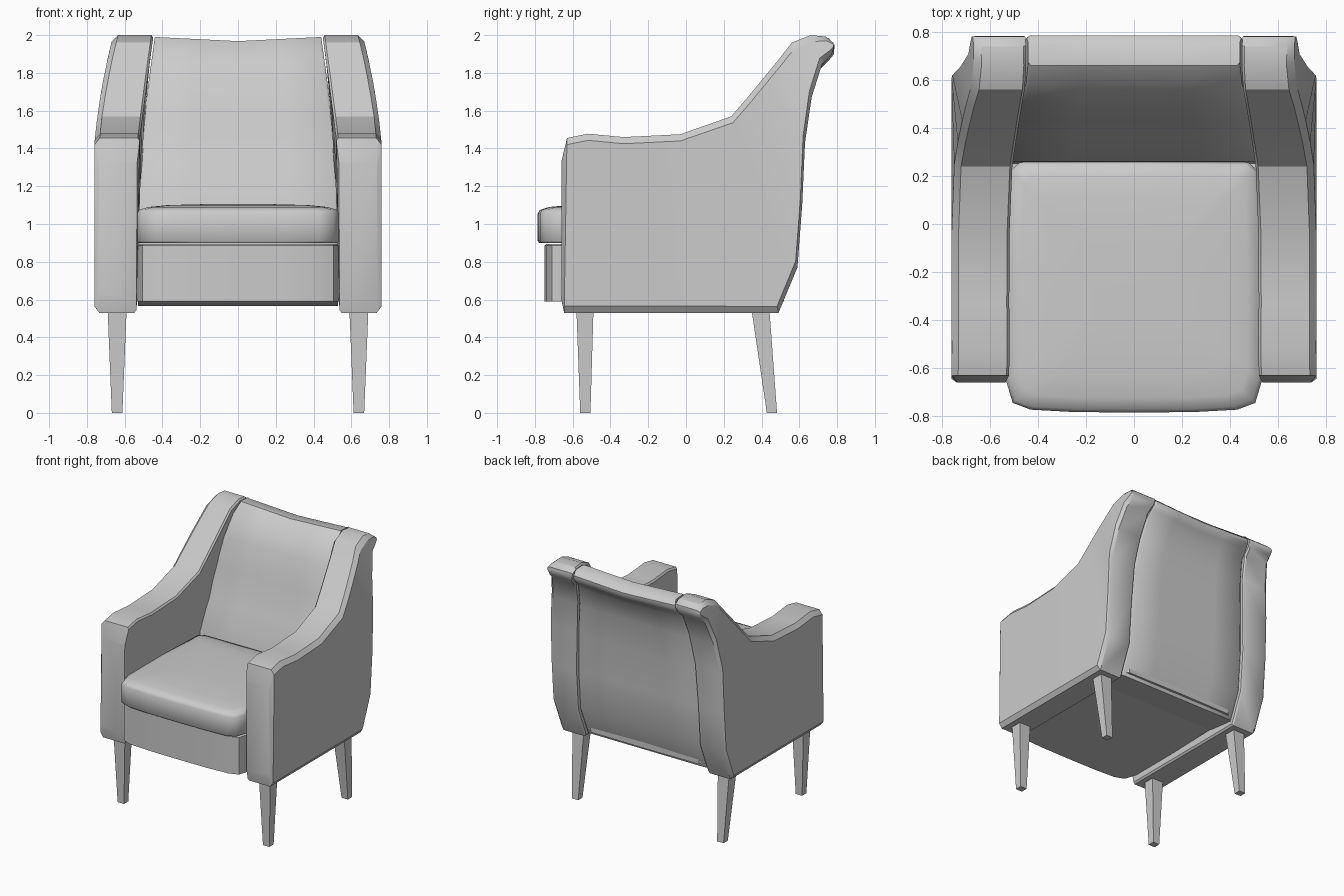
import bpy, bmesh, math
from mathutils import Vector

if "Cube" in bpy.data.objects:
    bpy.data.objects.remove(bpy.data.objects["Cube"])


def interp(table, t):
    """Piecewise linear lookup."""
    if t <= table[0][0]:
        return table[0][1]
    for (a, va), (b, vb) in zip(table, table[1:]):
        if t <= b:
            return va + (vb - va) * (t - a) / (b - a)
    return table[-1][1]


def loft(name, rings, mirror="", smooth=30):
    """Skin a list of equal-length closed rings and cap both ends."""
    bm = bmesh.new()
    vs = [[bm.verts.new(p) for p in r] for r in rings]
    n = len(vs[0])
    for a, b in zip(vs, vs[1:]):
        for i in range(n):
            j = (i + 1) % n
            bm.faces.new((a[i], a[j], b[j], b[i]))
    bm.faces.new(vs[0])
    bm.faces.new(vs[-1])
    bmesh.ops.recalc_face_normals(bm, faces=bm.faces)
    me = bpy.data.meshes.new(name)
    bm.to_mesh(me)
    bm.free()
    ob = bpy.data.objects.new(name, me)
    bpy.context.collection.objects.link(ob)
    if mirror:
        mod = ob.modifiers.new("mirror", 'MIRROR')
        mod.use_axis = ['X' in mirror, 'Y' in mirror, False]
        mod.use_mirror_merge = False
    if smooth:
        bpy.ops.object.select_all(action='DESELECT')
        bpy.context.view_layer.objects.active = ob
        ob.select_set(True)
        bpy.ops.object.shade_smooth_by_angle(angle=math.radians(smooth))
    return ob


outer_x = [(1.43, 0.76), (1.57, 0.745), (1.73, 0.72), (1.9, 0.685), (2.0, 0.66)]
inner_x = [(1.3, 0.537), (1.57, 0.505), (1.8, 0.475), (2.0, 0.447)]

# Arms: stations of (upper y, z, lower y, z) running front to back and up into the rolled top
arm = [(-.66, 1.33, -.66, .60), (-.63, 1.455, -.645, .53), (-.52, 1.478, -.5, .53),
       (-.33, 1.46, -.3, .53), (-.03, 1.475, 0, .53), (.24, 1.57, .49, .53),
       (.33, 1.675, .59, .77), (.42, 1.785, .615, 1.1), (.49, 1.87, .63, 1.43),
       (.56, 1.96, .665, 1.67), (.66, 2.0, .72, 1.845), (.74, 1.992, .77, 1.895),
       (.78, 1.96, .782, 1.93)]
rings = []
for k, (ty, tz, by, bz) in enumerate(arm):
    t, b = Vector((ty, tz)), Vector((by, bz))
    d = (b - t).normalized() * min(0.035, (b - t).length * 0.25)
    end = 0.022 if k == 0 else 0.0
    ring = []
    for p, dx, inner in ((t, 0.012, 1), (t, 0.025, 0), (t + d, end, 0),
                         (b - d, end, 0), (b, 0.025, 0), (b, 0.012, 1),
                         (b - d * 0.4, 0, 1), (t + d * 0.4, 0, 1)):
        x = interp(inner_x, p.y) + dx if inner else interp(outer_x, p.y) - dx
        ring.append((x, p.x, p.y))
    rings.append(ring)
loft("arms", rings, "X")

# Backrest: stations of (front y, z, rear y, z) from the bottom up
back = [(.25, .59, .49, .565), (.25, .85, .58, .78), (.26, 1.08, .605, 1.1),
        (.36, 1.3, .62, 1.4), (.43, 1.55, .655, 1.65), (.49, 1.77, .70, 1.82),
        (.57, 1.92, .755, 1.885), (.66, 1.99, .783, 1.92), (.745, 1.985, .785, 1.95)]
cols = [-1, -0.97, -0.5, 0, 0.5, 0.97, 1]
rings = []
for fy, fz, by, bz in back:
    dip = 0.022 * max(0, min(1, (fz - 1.6) / 0.35))
    ring = []
    for y, z, sgn, c in ((fy, fz, 1, cols), (by, bz, -1, cols[::-1])):
        w = interp(inner_x, z) - 0.008
        for u in c:
            edge = 0.012 * sgn if abs(u) == 1 else 0
            ring.append((u * w, y + edge, z - dip * (1 - abs(u))))
    rings.append(ring)
loft("backrest", rings, smooth=40)


def outline(z, inset, front, rear, w=0.535, crown=0.0):
    """Seat plan with softly bowed front and clipped front corners."""
    half = [(0, front), (.25, front + .002), (.43, front + .012), (.505, front + .04),
            (w, front + .14), (w, -.2), (w - .02, rear - .04), (w - .06, rear - .005), (0, rear)]
    pts = half + [(-x, y) for x, y in half[-2:0:-1]]
    cy = (front + rear) / 2
    sx, sy = 1 - inset / w, 1 - inset / ((rear - front) / 2)
    return [(x * sx, cy + (y - cy) * sy, z + crown * abs(x)) for x, y in pts]


# Seat frame
loft("seat_frame", [outline(.59, 0, -.75, .52), outline(.885, 0, -.75, .52),
                    outline(.893, .01, -.75, .52)])

# Seat cushion with rounded upper rim
loft("seat_cushion", [outline(.9, .008, -.785, .262), outline(.91, 0, -.785, .262),
                      outline(1.055, 0, -.785, .262), outline(1.075, .012, -.785, .262),
                      outline(1.09, .06, -.785, .262), outline(1.1, .16, -.785, .262),
                      outline(1.105, .35, -.785, .262)], smooth=50)


# Tapered square legs: (y, half depth) at the top and at the floor
def leg(name, y1, d1, y0, d0):
    rings = [[(.64 + sx * h, y + sy * d, z) for sx, sy in ((-1, -1), (1, -1), (1, 1), (-1, 1))]
             for y, d, h, z in ((y0, d0, .028, 0), (y1, d1, .05, .54))]
    loft(name, rings, "X", smooth=0)


leg("front_legs", -.535, .045, -.533, .027)
leg("rear_legs", .395, .047, .455, .027)
